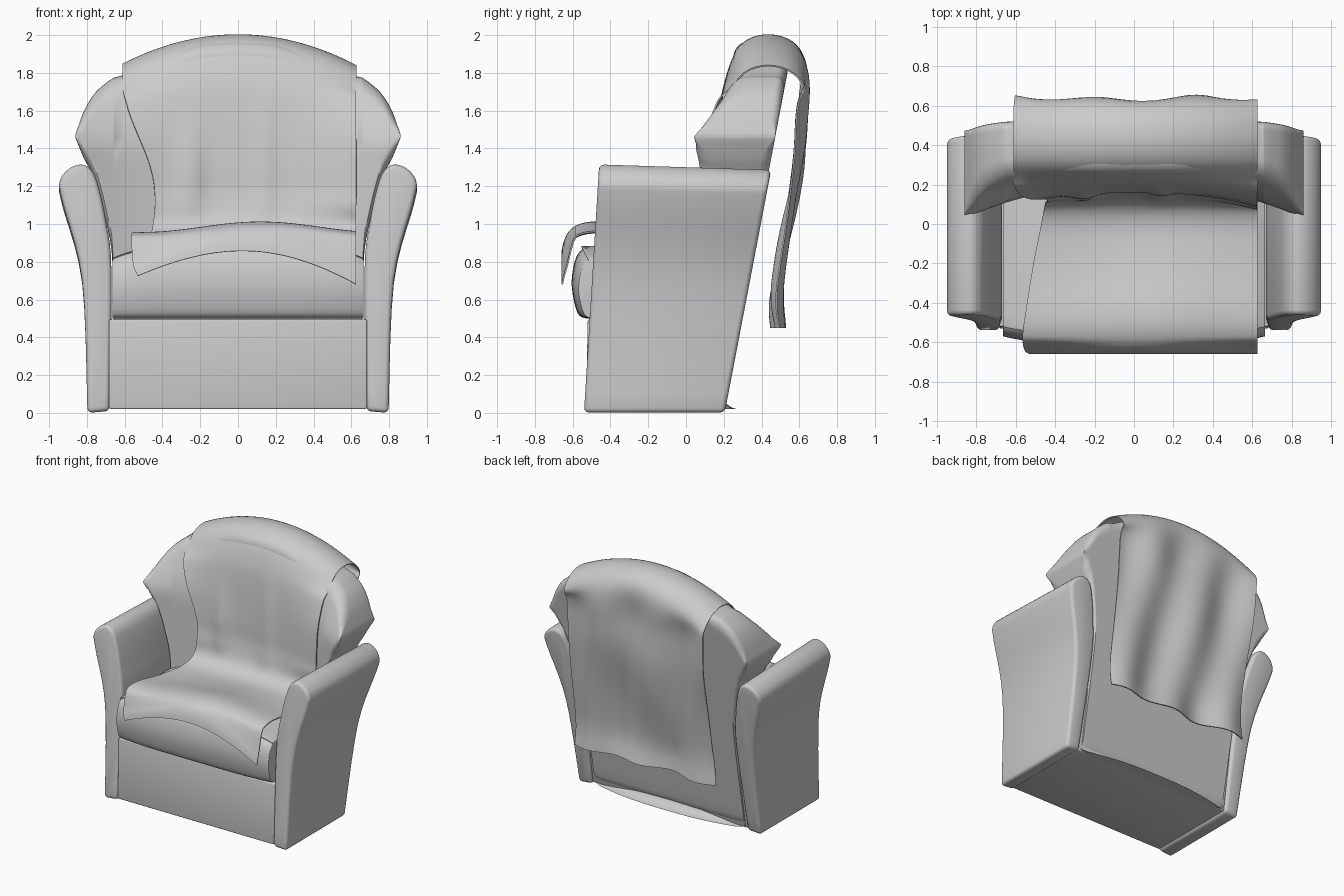
import bpy, bmesh, math

if "Cube" in bpy.data.objects:
    bpy.data.objects.remove(bpy.data.objects["Cube"])


def smooth(a, b, v):
    t = min(1, max(0, (v - a) / (b - a)))
    return t * t * (3 - 2 * t)


def spline(pts, n):
    """Catmull-Rom through points of any dimension."""
    p = [pts[0]] + list(pts) + [pts[-1]]
    out = []
    for i in range(1, len(p) - 2):
        for k in range(n):
            t = k / n
            out.append([0.5 * (2 * b + (c - a) * t + (2 * a - 5 * b + 4 * c - d) * t * t
                               + (3 * b - a - 3 * c + d) * t ** 3)
                        for a, b, c, d in zip(p[i - 1], p[i], p[i + 1], p[i + 2])])
    return out + [list(pts[-1])]


def apply_modifier(ob, kind, **settings):
    m = ob.modifiers.new("mod", kind)
    for key, value in settings.items():
        setattr(m, key, value)
    bpy.ops.object.modifier_apply(modifier=m.name)


def loft(name, rings, closed=True, bevel=0, thick=0):
    bm = bmesh.new()
    vs = [[bm.verts.new(c) for c in r] for r in rings]
    n = len(vs[0])
    for a, b in zip(vs, vs[1:]):
        for i in range(n if closed else n - 1):
            j = (i + 1) % n
            bm.faces.new((a[i], a[j], b[j], b[i]))
    if closed:
        bm.faces.new(vs[0])
        bm.faces.new(vs[-1])
    bmesh.ops.recalc_face_normals(bm, faces=bm.faces)
    me = bpy.data.meshes.new(name)
    bm.to_mesh(me)
    bm.free()
    ob = bpy.data.objects.new(name, me)
    bpy.context.collection.objects.link(ob)
    bpy.ops.object.select_all(action='DESELECT')
    bpy.context.view_layer.objects.active = ob
    ob.select_set(True)
    if bevel:
        apply_modifier(ob, 'BEVEL', width=bevel, segments=3, limit_method='ANGLE',
                       angle_limit=math.radians(40))
    if thick:
        apply_modifier(ob, 'SOLIDIFY', thickness=thick, offset=0)
    bpy.ops.object.shade_smooth_by_angle(angle=math.radians(40))


# Arms: flared profile (x, z) lofted front to back on leaning planes
arm = spline([(.68, .01), (.67, .75), (.7, 1.02), (.745, 1.22), (.785, 1.295), (.84, 1.315),
              (.905, 1.285), (.945, 1.22), (.93, 1.12), (.825, .7), (.797, 0)], 5)
for side, label in ((-1, "left"), (1, "right")):
    rings = [[(side * x, (1 - t) * (-.54 + .061 * z) + t * (.205 + .187 * z), z * (1 - .022 * t))
              for x, z in arm] for t in (0, .5, 1)]
    loft(label + "_arm", rings, bevel=.025)

# Base box with slightly leaning front
loft("base", [[(x, -.53, .02), (x, -.52, .495), (x, .27, .495), (x, .19, .02)]
              for x in (-.682, .682)], bevel=.008)

# Seat cushion: bulging front, crowned across the width
seat = spline([(-.53, .5), (-.575, .53), (-.605, .67), (-.59, .8), (-.55, .865),
               (-.48, .885), (.22, .87)], 4) + [(.22, .5)]
rings = []
for i in range(25):
    x = .665 * math.sin(math.pi / 2 * (i - 12) / 12)
    e = abs(x / .665) ** 5
    rings.append([(x, y * (1 - .06 * e) if y < 0 else y, .5 + (z - .5) * (1 - .17 * e))
                  for y, z in seat])
loft("seat_cushion", rings, bevel=.02)


# Backrest: vertical sections lofted across the width, wings curving forward
def front_y(x, z):
    top = smooth(1.38, 1.85, z)
    return .19 + .06 * top - .16 * (abs(x) / .85) ** 2.5 * (1 - top)


half = spline([(0, .02, 1.97), (.2, .02, 1.955), (.4, .02, 1.89), (.6, .02, 1.79)], 4)
half += spline([(.655, .03, 1.775), (.662, .75, 1.772), (.7, 1.02, 1.745), (.76, 1.24, 1.69),
                (.815, 1.345, 1.6), (.86, 1.455, 1.475)], 4)
rings = []
for x, zb, zt in [(-a, b, c) for a, b, c in half[:0:-1]] + half:
    h = zt - zb
    r = min(.09, h * .45)
    corner = [(r * (1 - math.cos(a)), r * (1 - math.sin(a)))
              for a in [math.pi / 12 * k for k in range(7)]]
    rows = corner + [(r + (h - 2 * r) * k / 20, 0) for k in range(1, 20)]
    rows += [(h - d, i) for d, i in corner[::-1]]
    fr = [(x, front_y(x, zb + d) + i, zb + d) for d, i in rows]
    bk = [(x, .195 + .19 * (zb + d) - i * .6, zb + d) for d, i in rows]
    rings.append(fr + bk[::-1])
loft("backrest", rings)

# Throw blanket: path of y, z, left edge x from the front hem over the top to the back hem
path = spline([(-.655, .85, -.53), (-.635, .91, -.555), (-.57, .965, -.565), (-.45, .98, -.55),
               (-.2, .94, -.51), (0, .935, -.47), (.11, 1.0, -.45), (.155, 1.15, -.44),
               (.165, 1.32, -.47), (.185, 1.6, -.58), (.215, 1.78, -.61), (.29, 1.945, -.61),
               (.42, 2.0, -.61), (.56, 1.965, -.61), (.63, 1.85, -.605), (.615, 1.6, -.6),
               (.595, 1.3, -.59), (.5, .8, -.58), (.475, .6, -.59), (.49, .45, -.6)], 6)
rings = []
for y, z, xl in path:
    back = smooth(.5, .53, y) if z > 1.5 else float(y > .4)
    wave = back * (1 - smooth(1.6, 2, z)) * (1.3 - .3 * smooth(.5, .8, z))
    wing = (y > -.1) * (1 - back) * smooth(.95, 1.12, z) * (1 - smooth(1.4, 1.8, z))
    drop = .15 * smooth(1.62, 1.94, z) + .15 * smooth(-.58, -.655, y)
    seat_wave = .028 * smooth(.1, -.5, y) * (1 - .7 * smooth(-.62, -.655, y))
    row = []
    for k in range(49):
        x = xl + (.625 - xl) * k / 48
        wrap = wing * .16 * (abs(x) / .85) ** 2.5
        folds = .022 * math.sin(13 * x + 2.2 * z) + .01 * math.cos(7 * x - 5 * z)
        # Soft vertical creases on the backrest side
        dents = .025 * math.exp(-((x + .25) / .07) ** 2 - ((z - 1.25) / .25) ** 2)
        dents += .015 * math.exp(-((x - .14) / .06) ** 2)
        row.append((x, y - wrap + wave * folds - wing * dents,
                    z - drop * (x / .6) ** 2 + seat_wave * math.cos(5 * (x - .12))))
    rings.append(row)
loft("throw_blanket", rings, closed=False, thick=.008)
